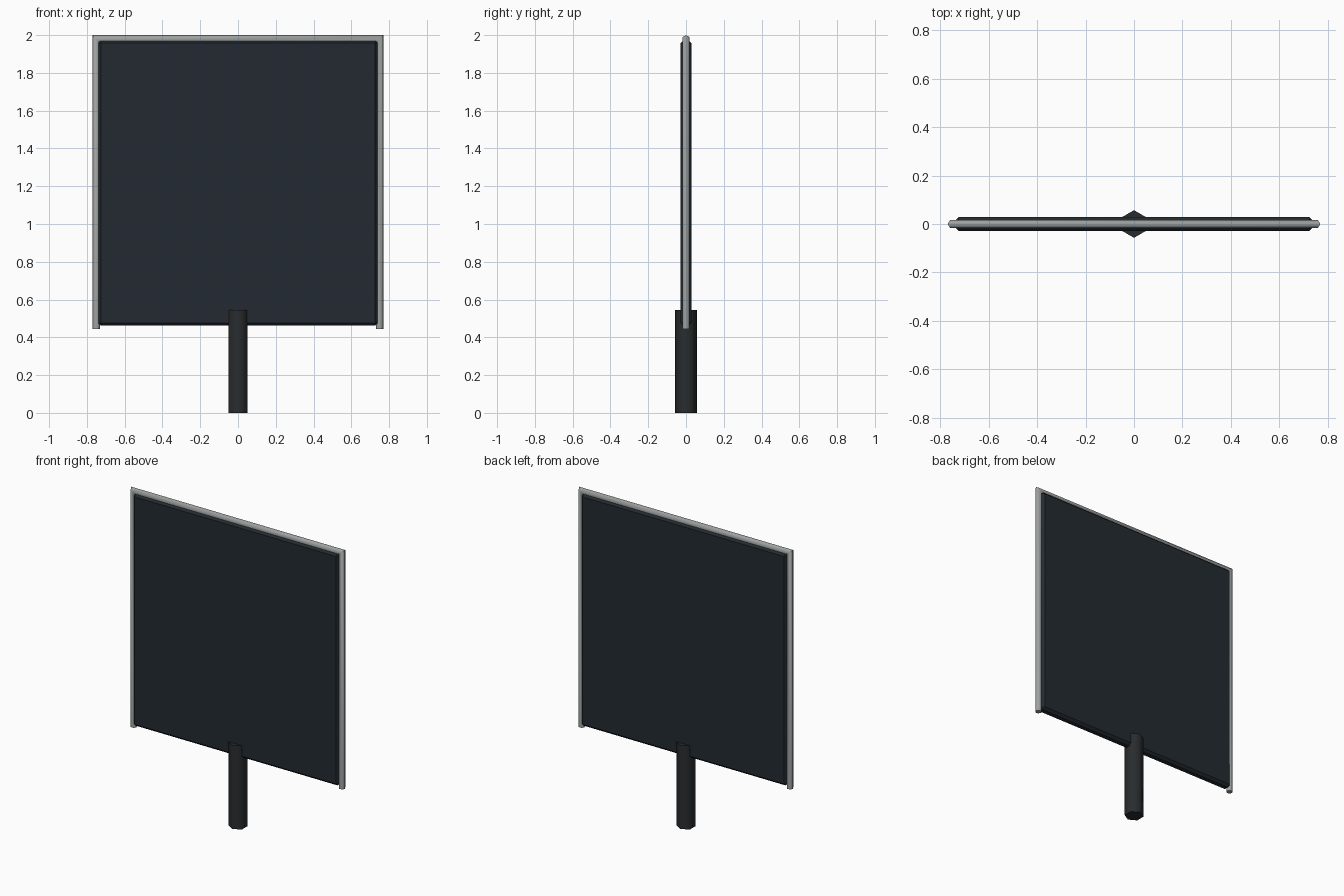
import bpy, bmesh
from math import cos, sin, pi

if "Cube" in bpy.data.objects:
    bpy.data.objects.remove(bpy.data.objects["Cube"])


def material(name, rgb):
    m = bpy.data.materials.new(name)
    m.diffuse_color = (*rgb, 1)
    m.use_nodes = True
    m.node_tree.nodes["Principled BSDF"].inputs["Base Color"].default_value = m.diffuse_color
    return m


def smooth(obj, angle):
    bpy.ops.object.select_all(action='DESELECT')
    obj.select_set(True)
    bpy.context.view_layer.objects.active = obj
    bpy.ops.object.shade_smooth_by_angle(angle=angle)


# Flat board with chamfered edges
bpy.ops.mesh.primitive_cube_add(size=1, location=(0, 0, 1.217))
board = bpy.context.object
board.name = "board"
board.scale = (1.48, 0.058, 1.51)
bpy.ops.object.transform_apply(location=False, rotation=False, scale=True)
bevel = board.modifiers.new("chamfer", 'BEVEL')
bevel.width = 0.015
bevel.segments = 1
board.data.materials.append(material("dark_board", (0.016, 0.023, 0.03)))

# Six-sided handle, corners pointing front and back
bpy.ops.mesh.primitive_cylinder_add(vertices=6, radius=0.057, depth=0.545,
                                    location=(0, 0, 0.2725))
handle = bpy.context.object
handle.name = "handle"
handle.data.materials.append(material("dark_grip", (0.022, 0.025, 0.027)))
smooth(handle, pi * 0.36)

# Metal edging: a hexagonal rail mitred around the sides and top
RAIL = 0.02
path = [(-0.75, 0.445, -1, 0), (-0.75, 1.98, -1, 1),
        (0.75, 1.98, 1, 1), (0.75, 0.445, 1, 0)]
bm = bmesh.new()
rings = []
for x, z, dx, dz in path:
    ring = []
    for i in range(6):
        a = i * pi / 3
        out, y = RAIL * cos(a), RAIL * sin(a)
        ring.append(bm.verts.new((x + dx * out, y, z + dz * out)))
    rings.append(ring)
for r0, r1 in zip(rings, rings[1:]):
    for i in range(6):
        j = (i + 1) % 6
        bm.faces.new((r0[i], r0[j], r1[j], r1[i]))
bm.faces.new(rings[0])
bm.faces.new(rings[-1])
bmesh.ops.recalc_face_normals(bm, faces=bm.faces)
mesh = bpy.data.meshes.new("edge_rail")
bm.to_mesh(mesh)
bm.free()
rail = bpy.data.objects.new("edge_rail", mesh)
bpy.context.collection.objects.link(rail)
mesh.materials.append(material("metal", (0.34, 0.36, 0.35)))
smooth(rail, pi * 0.36)
